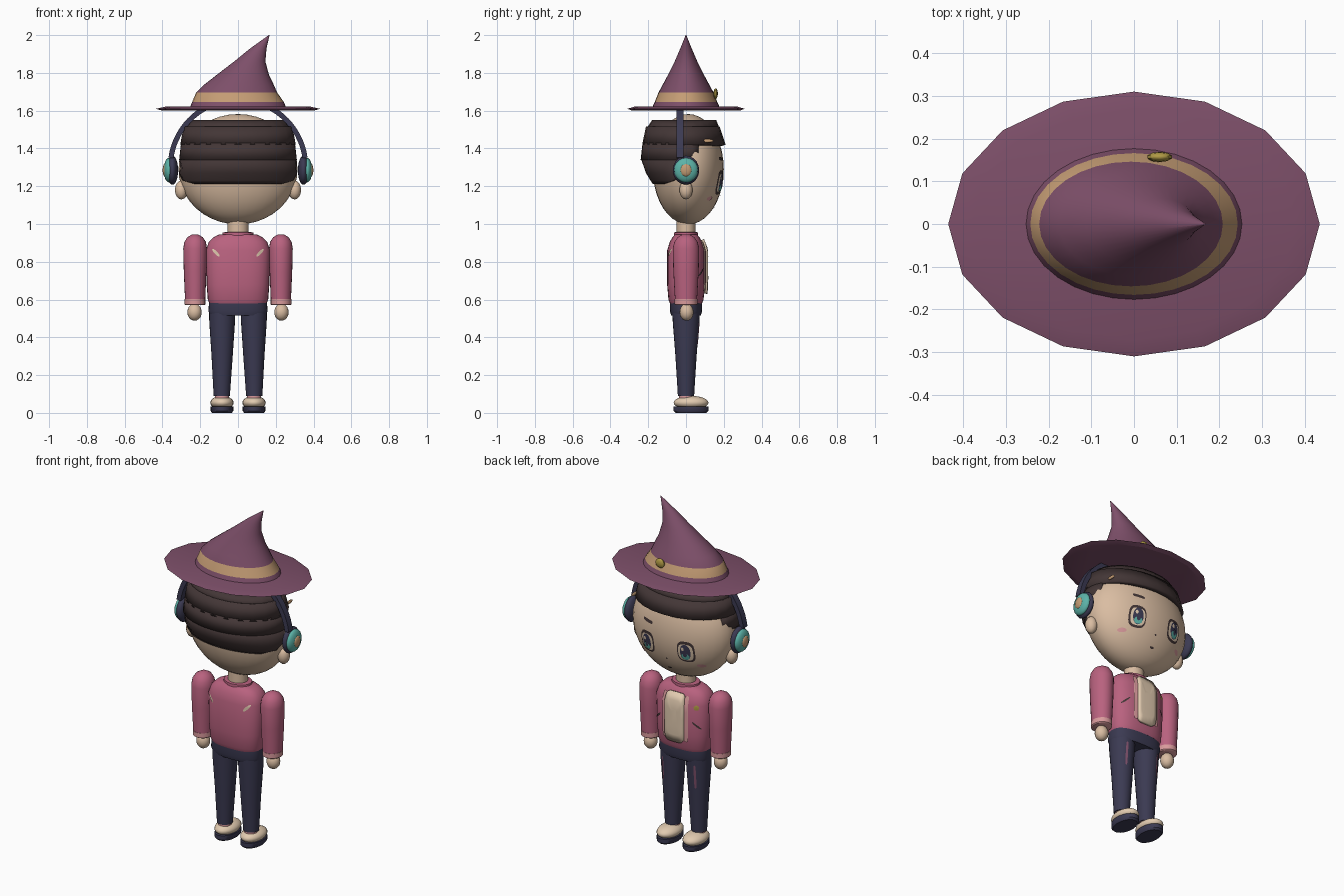
import bpy, bmesh
from math import sin, cos, pi, radians, copysign
from mathutils import Matrix, Vector
from mathutils.bvhtree import BVHTree

if "Cube" in bpy.data.objects:
    bpy.data.objects.remove(bpy.data.objects["Cube"])


def material(name, hexa):
    def lin(c):
        return c / 12.92 if c <= 0.04045 else ((c + 0.055) / 1.055) ** 2.4
    col = [lin(int(hexa[i:i + 2], 16) / 255) for i in (0, 2, 4)] + [1]
    m = bpy.data.materials.new(name)
    m.use_nodes = True
    m.diffuse_color = col
    bsdf = next(n for n in m.node_tree.nodes if n.type == 'BSDF_PRINCIPLED')
    bsdf.inputs["Base Color"].default_value = col
    return m


plum = material("plum felt", "7d4f69")
brown = material("dark brown hair", "433636")
skin = material("skin", "dabda2")
rose = material("rose jacket", "b9627f")
navy = material("navy", "3b3a52")
teal = material("teal", "5cb3a8")
gold = material("gold", "b09a45")
tan = material("tan", "c49c74")
cream = material("cream", "e2cbb0")
blush_pink = material("pale pink", "d99a9c")


def finish(name, bm, mats, angle=40, fix=True):
    if fix:
        bmesh.ops.recalc_face_normals(bm, faces=bm.faces)
    me = bpy.data.meshes.new(name)
    bm.to_mesh(me)
    bm.free()
    for m in mats:
        me.materials.append(m)
    ob = bpy.data.objects.new(name, me)
    bpy.context.collection.objects.link(ob)
    bpy.ops.object.select_all(action='DESELECT')
    ob.select_set(True)
    bpy.context.view_layer.objects.active = ob
    bpy.ops.object.shade_smooth_by_angle(angle=radians(angle))
    return ob


def power(v, p):
    return copysign(abs(v) ** (2 / p), v)


def bridge(bm, rows, closed=True):
    for a, b in zip(rows, rows[1:]):
        n = len(a)
        for i in range(n if closed else n - 1):
            j = (i + 1) % n
            bm.faces.new((a[i], a[j], b[j], b[i]))


def loft(name, mats, rings, n=24, p=2, cx=0, cy=0, angle=40):
    """Stack of ellipses given as (z, x shift, x radius, y radius)."""
    bm = bmesh.new()
    rows = [[bm.verts.new((cx + dx + rx * power(cos(2 * pi * i / n), p),
                           cy + ry * power(sin(2 * pi * i / n), p), z))
             for i in range(n)] for z, dx, rx, ry in rings]
    bridge(bm, rows)
    bm.faces.new(rows[0])
    bm.faces.new(rows[-1])
    return finish(name, bm, mats, angle)


def ball(name, mat, loc, size, u=20, v=12, turn=None):
    bm = bmesh.new()
    mtx = Matrix.Translation(loc) @ Matrix.Diagonal((*size, 1))
    if turn:
        mtx = mtx @ Matrix.Rotation(pi / 2, 4, turn)
    bmesh.ops.create_uvsphere(bm, u_segments=u, v_segments=v, radius=1, matrix=mtx)
    return finish(name, bm, [mat])


def decal(name, mat, target, x, z, w, h, lift=0.004, p=2, n=16, tilt=0, side=1):
    """Thin plate laid on the target, seen from +y (side 1) or -y (side -1)."""
    me = target.data
    tree = BVHTree.FromPolygons([v.co for v in me.vertices],
                                [f.vertices[:] for f in me.polygons])
    bm = bmesh.new()

    def point(s, a):
        u, v = s * w * power(cos(a), p), s * h * power(sin(a), p)
        px = x + u * cos(tilt) - v * sin(tilt)
        pz = z + u * sin(tilt) + v * cos(tilt)
        hit = tree.ray_cast(Vector((px, side, pz)), Vector((0, -side, 0)))[0]
        return bm.verts.new((px, (hit.y if hit else side * 0.1) + side * lift, pz))
    rows = [[point(s, pi / 2 + 2 * pi * i / n) for i in range(n)] for s in (1, 0.7, 0.35)]
    bridge(bm, rows)
    bm.faces.new(rows[-1])
    bm.normal_update()
    for f in bm.faces:
        if f.normal.y * side < 0:
            f.normal_flip()
    return finish(name, bm, [mat], fix=False)


# Hat: bent cone with a coloured band, and a wide brim
hat = loft("hat_cone", [plum, tan],
           [(1.61, 0, .258, .182), (1.645, 0, .243, .166), (1.695, -.007, .215, .146),
            (1.74, .006, .182, .122), (1.79, .026, .138, .095), (1.86, .062, .083, .06),
            (1.93, .108, .043, .03), (2.0, .165, .002, .002)], n=32)
for f in hat.data.polygons:
    if 1.645 < f.center.z < 1.695:
        f.material_index = 1
loft("hat_brim", [plum], [(1.6, 0, .40, .285), (1.61, 0, .435, .31),
                          (1.622, 0, .38, .27)], n=16, angle=20)
ball("hat_buckle", gold, (.06, .157, 1.69), (.03, .012, .028), 10, 6)

# Head, ears and neck
head = ball("head", skin, (0, .012, 1.29), (.315, .188, .292), 32, 20)
loft("neck", [skin], [(.92, 0, .055, .05), (1.03, 0, .055, .05)])

# Hair: stepped shells, rows of (z, x radius, back y, front y, half angle from the back)
layers = {
    "hair_crown": [(1.55, .245, -.18, .16, 180), (1.50, .285, -.212, .18, 180)],
    "hair_fringe": [(1.515, .288, -.212, .178, 180), (1.42, .306, -.232, .21, 180)],
    "hair_back": [(1.43, .302, -.23, .205, 112), (1.34, .312, -.24, .2, 112)],
    "hair_nape": [(1.345, .31, -.238, .2, 110), (1.27, .314, -.212, .2, 90),
                  (1.23, .312, -.188, .2, 70), (1.212, .31, -.176, .2, 48)],
}
for name, data in layers.items():
    bm = bmesh.new()
    rows = []
    for z, rx, yb, yf, half in data:
        row = []
        for i in range(25):
            a = radians(half) * (i / 12 - 1)
            row.append(bm.verts.new((rx * sin(a), (yb + yf) / 2 - (yf - yb) / 2 * cos(a), z)))
        rows.append(row)
    bridge(bm, rows, closed=False)
    bmesh.ops.remove_doubles(bm, verts=bm.verts, dist=1e-4)
    shell = finish(name, bm, [brown])
    mod = shell.modifiers.new("thickness", 'SOLIDIFY')
    mod.thickness = .025
ball("hair_clip", tan, (.257, .115, 1.44), (.006, .03, .01), 8, 6)

# Headphone band over the head
bm = bmesh.new()
rows = []
for i in range(33):
    a = radians(8 + 164 * i / 32)
    rows.append([bm.verts.new((r * cos(a), y, 1.3 + r * sin(a)))
                 for r, y in ((.345, -.05), (.372, -.05), (.372, -.012), (.345, -.012))])
bridge(bm, rows)
bm.faces.new(rows[0])
bm.faces.new(rows[-1])
finish("headphone_band", bm, [navy])

# Torso, collar and hips
torso = loft("jacket", [rose], [(.58, 0, .152, .085), (.6, 0, .16, .093), (.68, 0, .166, .1),
                                (.86, 0, .17, .1), (.905, 0, .155, .086),
                                (.93, 0, .13, .072), (.945, 0, .098, .058)], n=32, p=2.6)
loft("collar", [rose], [(.93, 0, .085, .065), (.955, 0, .082, .063), (.958, 0, .06, .052)])
hips = loft("hips", [navy], [(.515, 0, .148, .078), (.54, 0, .157, .086),
                             (.6, 0, .152, .084)], n=32, p=2.6)

# Shirt panel and lapel edges
panel = decal("shirt_panel", cream, torso, 0, .775, .062, .145, lift=.018, p=6, n=32)
panel.modifiers.new("thickness", 'SOLIDIFY').thickness = .02
decal("badge", gold, torso, -.125, .85, .015, .017, n=5)

for s, label in ((1, "left_"), (-1, "right_")):
    # Ears and headphone cups
    ball(label + "ear", skin, (s * .3, 0, 1.18), (.034, .035, .05), 12, 8)
    ball(label + "cup_pad", navy, (s * .347, 0, 1.285), (.03, .07, .077), 20, 12, 'Y')
    ball(label + "cup_shell", teal, (s * .366, 0, 1.285), (.027, .063, .065), 20, 12, 'Y')
    ball(label + "cup_centre", tan, (s * .386, 0, 1.285), (.013, .032, .036), 8, 8, 'Y')

    # Arm, cuff and hand
    loft(label + "sleeve", [rose], [(.59, 0, .053, .058), (.75, 0, .06, .067),
                                    (.87, 0, .063, .07), (.905, 0, .057, .062),
                                    (.93, 0, .041, .045), (.945, 0, .016, .018)], cx=s * .227)
    loft(label + "cuff", [blush_pink], [(.57, 0, .05, .053), (.575, 0, .055, .06),
                                        (.602, 0, .055, .06)], cx=s * .228)
    ball(label + "hand", skin, (s * .23, .003, .533), (.038, .037, .045), 16, 10)

    # Leg, sock and shoe
    leg = loft(label + "leg", [navy], [(.09, s * .002, .043, .043), (.3, 0, .056, .056),
                                       (.48, 0, .068, .07), (.57, 0, .07, .074)], cx=s * .084)
    loft(label + "sock", [blush_pink], [(.06, 0, .037, .038), (.105, 0, .037, .038)], cx=s * .085)
    ball(label + "shoe", cream, (s * .085, .027, .054), (.062, .092, .036))
    loft(label + "sole", [navy], [(0, 0, .052, .082), (.01, 0, .06, .092),
                                  (.034, 0, .06, .092)], cx=s * .085, cy=.027)

    # Eye: outline, white, iris, lower glow and highlight
    ex, ez = s * .125, 1.22
    decal(label + "eye_outline", brown, head, ex, ez, .05, .064, .004, p=3, n=20)
    decal(label + "eye_white", cream, head, ex, ez - .002, .042, .05, .007, p=3, n=20)
    decal(label + "iris", navy, head, ex, ez, .03, .048, .010)
    decal(label + "iris_glow", teal, head, ex, ez - .026, .023, .02, .013)
    decal(label + "pupil", navy, head, ex, ez - .012, .011, .016, .015)
    decal(label + "eye_highlight", cream, head, ex + .012, ez + .02, .009, .011, .013, n=8)
    decal(label + "blush", blush_pink, head, s * .19, 1.135, .022, .011)

    # Jacket and trouser details
    decal(label + "lapel", blush_pink, torso, s * .07, .775, .014, .135, .008, p=5)
    decal(label + "pocket_slit", brown, torso, s * .125, .745, .03, .005, tilt=s * -.75)
    decal(label + "shoulder_tab", cream, torso, s * .117, .848, .027, .008, tilt=s * .8, side=-1)
    decal(label + "trouser_seam", plum, leg, s * .105, .43, .006, .07, p=4)

# Brow, nose and mouth
decal("brow", brown, head, .12, 1.345, .035, .009, p=4, tilt=.1)
decal("nose", brown, head, 0, 1.15, .006, .005, n=8)
decal("mouth", brown, head, 0, 1.085, .014, .006, n=8)
